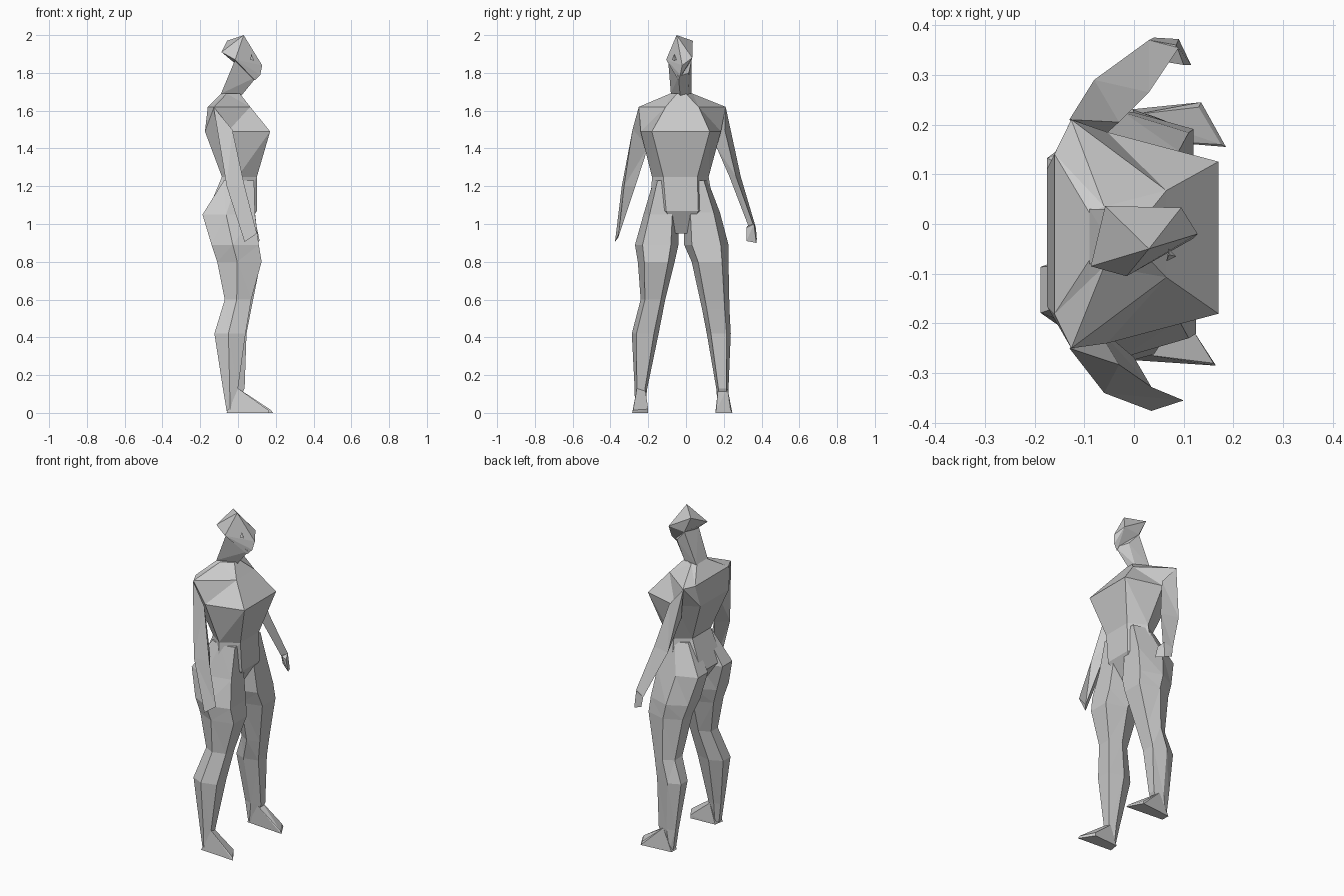
import bpy
import bmesh

# Remove only the default object
default = bpy.data.objects.get("Cube")
if default:
    bpy.data.objects.remove(default, do_unlink=True)

# Single plain grey for the whole figure
grey = bpy.data.materials.new("plain grey")
grey.use_nodes = True
colour = (.6, .6, .6, 1)
grey.diffuse_color = colour
grey.node_tree.nodes["Principled BSDF"].inputs["Base Color"].default_value = colour


def finish(name, mesh_builder):
    """Turn a bmesh into a flat-shaded grey object."""
    bmesh.ops.recalc_face_normals(mesh_builder, faces=mesh_builder.faces)
    mesh = bpy.data.meshes.new(name)
    mesh_builder.to_mesh(mesh)
    mesh_builder.free()
    mesh.materials.append(grey)
    body_part = bpy.data.objects.new(name, mesh)
    bpy.context.collection.objects.link(body_part)
    return body_part


def hull(name, points):
    """Faceted solid wrapped around a handful of corner points."""
    builder = bmesh.new()
    corners = [builder.verts.new(point) for point in points]
    result = bmesh.ops.convex_hull(builder, input=corners)
    unused = [item for item in result["geom_interior"] + result["geom_unused"]
              if isinstance(item, bmesh.types.BMVert)]
    bmesh.ops.delete(builder, geom=list(set(unused)), context="VERTS")
    return finish(name, builder)


def loft(name, sections):
    """Skin a row of matching cross-sections and close both ends."""
    builder = bmesh.new()
    rings = [[builder.verts.new(point) for point in section] for section in sections]
    for upper, lower in zip(rings, rings[1:]):
        for i in range(len(upper)):
            j = (i + 1) % len(upper)
            builder.faces.new((upper[i], upper[j], lower[j], lower[i]))
    builder.faces.new(rings[0])
    builder.faces.new(rings[-1])
    bmesh.ops.triangulate(builder, faces=builder.faces, quad_method="SHORT_EDGE")
    return finish(name, builder)


def section(z, back, front, low, high, side=.45, back_width=.5, front_width=.5):
    """Six-sided level cross-section: back pair, side corner, front pair, side corner."""
    middle, half = (low + high) / 2, (high - low) / 2
    across = back + (front - back) * side
    rear, fore = half * back_width, half * front_width
    return [(back, middle - rear, z), (across, low, z), (front, middle - fore, z),
            (front, middle + fore, z), (across, high, z), (back, middle + rear, z)]


# Torso: sloping shoulders, jutting chest, narrow waist, tapering into the crotch
loft("torso", [
    section(1.69, -.09, .01, -.085, .035, side=.3, back_width=.8, front_width=.4),
    section(1.62, -.16, .065, -.25, .21, side=.15, back_width=.7, front_width=.38),
    section(1.49, -.175, .17, -.24, .185, side=.35, back_width=.65, front_width=.72),
    section(1.25, -.085, .1, -.18, .12, back_width=.6, front_width=.6),
    section(1.07, -.16, .1, -.19, .15, side=.6, back_width=.6),
    section(.95, -.08, .03, -.1, .06),
])

# Legs: each row is height, back, front, outer and inner limits
leg_rows = {
    "right_leg": [(1.23, -.075, .085, -.172, -.05), (1.05, -.188, .09, -.225, -.04),
                  (.89, -.14, .11, -.27, -.04), (.8, -.11, .125, -.255, -.06),
                  (.6, -.07, .07, -.24, -.11), (.42, -.125, .04, -.287, -.145),
                  (.13, -.08, .0, -.272, -.205), (.01, -.06, -.02, -.27, -.22)],
    "left_leg": [(1.23, -.075, .085, .115, 0), (1.06, -.175, .09, .18, -.01),
                 (.89, -.13, .11, .225, -.01), (.8, -.1, .12, .225, .03),
                 (.55, -.06, .07, .23, .085), (.42, -.11, .045, .237, .11),
                 (.13, -.075, .035, .225, .16), (.01, -.06, -.02, .22, .17)],
}
for leg_name, rows in leg_rows.items():
    loft(leg_name, [section(z, back, front, *sorted(limits), front_width=.65)
                    for z, back, front, *limits in rows])

# Feet: flat wedge soles rising to the ankle
hull("right_foot", [(-.06, -.27, 0), (-.05, -.21, 0), (.165, -.285, 0), (.11, -.2, 0),
                    (.16, -.28, .015), (.11, -.2, .02), (0, -.26, .13), (-.01, -.215, .12)])
hull("left_foot", [(-.06, .175, 0), (-.06, .225, 0), (.185, .155, 0), (.135, .245, 0),
                   (.175, .16, .015), (.13, .235, .02), (.0, .17, .13), (0, .22, .13)])

# Arms: three-sided, tapering to the wrist
loft("right_arm", [
    [(-.13, -.25, 1.62), (-.03, -.283, 1.5), (-.08, -.2, 1.41)],
    [(-.06, -.34, 1.2), (.035, -.328, 1.2), (.0, -.268, 1.2)],
    [(.035, -.376, .905), (.1, -.355, .95), (.05, -.358, .93)],
])
loft("left_arm", [
    [(-.13, .21, 1.62), (-.03, .205, 1.5), (-.08, .16, 1.41)],
    [(-.08, .29, 1.25), (.03, .265, 1.25), (-.02, .23, 1.25)],
    [(.03, .37, .98), (.09, .355, 1), (.06, .33, .99)],
])
hull("left_hand", [(.03, .37, .98), (.085, .36, 1), (.1, .32, .98), (.04, .375, .92),
                   (.09, .372, .9), (.115, .32, .91), (.07, .325, .99)])

# Neck leaning forward beneath the jaw
hull("neck", [(-.09, -.08, 1.69), (-.09, .03, 1.69), (.01, -.03, 1.67), (.0, .01, 1.68),
              (-.015, -.095, 1.87), (-.01, .03, 1.87), (.1, -.04, 1.78), (.05, .015, 1.8)])

# Head: faceted skull with pointed crown and brow, and a shallow eye
hull("head", [(.03, -.05, 2), (-.058, .036, 1.97), (-.087, -.085, 1.91), (-.015, -.105, 1.87),
              (.095, .033, 1.88), (.128, -.02, 1.84), (.118, -.03, 1.79), (.09, -.04, 1.76),
              (-.01, .03, 1.87)])
hull("right_eye", [(.07, -.062, 1.9), (.085, -.065, 1.865), (.065, -.075, 1.87),
                   (.07, -.05, 1.87)])
